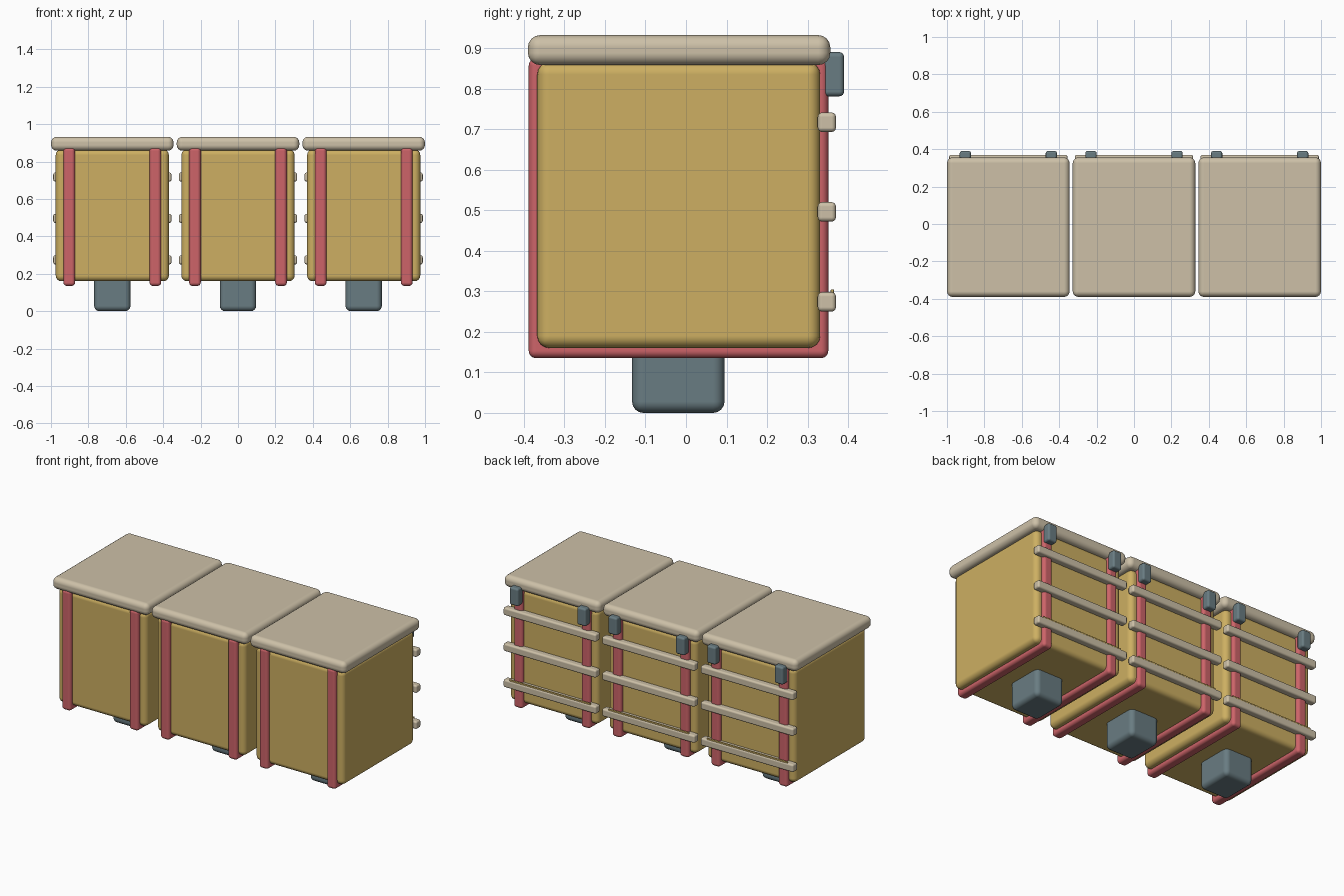
import bpy
import bmesh
from math import radians

cube = bpy.data.objects.get("Cube")
if cube:
    bpy.data.objects.remove(cube, do_unlink=True)


def material(name, r, g, b):
    m = bpy.data.materials.new(name)
    m.use_nodes = True
    m.diffuse_color = (r, g, b, 1)
    m.node_tree.nodes["Principled BSDF"].inputs["Base Color"].default_value = (r, g, b, 1)
    return m


cream = material("cream", 0.61, 0.53, 0.39)
ochre = material("ochre", 0.61, 0.43, 0.122)
red = material("dusty red", 0.61, 0.127, 0.141)
slate = material("slate grey", 0.141, 0.202, 0.223)


def rounded_box(name, mat, xc, width, y, z, radius):
    """Box of given width around xc, spanning the y and z ranges, with rounded edges."""
    bm = bmesh.new()
    bmesh.ops.create_cube(bm, size=1)
    bmesh.ops.scale(bm, vec=(width, y[1] - y[0], z[1] - z[0]), verts=bm.verts)
    mesh = bpy.data.meshes.new(name)
    bm.to_mesh(mesh)
    bm.free()
    mesh.materials.append(mat)
    ob = bpy.data.objects.new(name, mesh)
    ob.location = (xc, sum(y) / 2, sum(z) / 2)
    bpy.context.collection.objects.link(ob)
    bevel = ob.modifiers.new("rounded edges", "BEVEL")
    bevel.width = radius
    bevel.segments = 4
    bevel.harden_normals = True
    bpy.ops.object.select_all(action="DESELECT")
    ob.select_set(True)
    bpy.context.view_layer.objects.active = ob
    bpy.ops.object.shade_smooth_by_angle(angle=radians(35))
    return ob


for label, x in (("right", -0.672), ("middle", 0), ("left", 0.672)):
    # Body, lid and foot
    rounded_box(label + "_body", ochre, x, 0.605, (-0.367, 0.331), (0.16, 0.865), 0.03)
    rounded_box(label + "_lid", cream, x, 0.655, (-0.39, 0.356), (0.858, 0.932), 0.03)
    rounded_box(label + "_foot", slate, x, 0.194, (-0.133, 0.095), (0, 0.2), 0.028)

    # Straps wrapped round the body, each with a clip at the back
    for side, dx in (("right", -0.23), ("left", 0.23)):
        rounded_box(f"{label}_{side}_strap", red, x + dx, 0.062, (-0.388, 0.351), (0.135, 0.875), 0.018)
        rounded_box(f"{label}_{side}_clip", slate, x + dx, 0.06, (0.339, 0.39), (0.781, 0.89), 0.012)

    # Back slats
    for level, zc in (("low", 0.274), ("middle", 0.496), ("high", 0.717)):
        rounded_box(f"{label}_{level}_slat", cream, x, 0.632, (0.325, 0.37), (zc - 0.024, zc + 0.024), 0.011)

    # Thin rod resting on the lowest slat
    rounded_box(label + "_rod", ochre, x, 0.55, (0.357, 0.365), (0.294, 0.305), 0.002)
